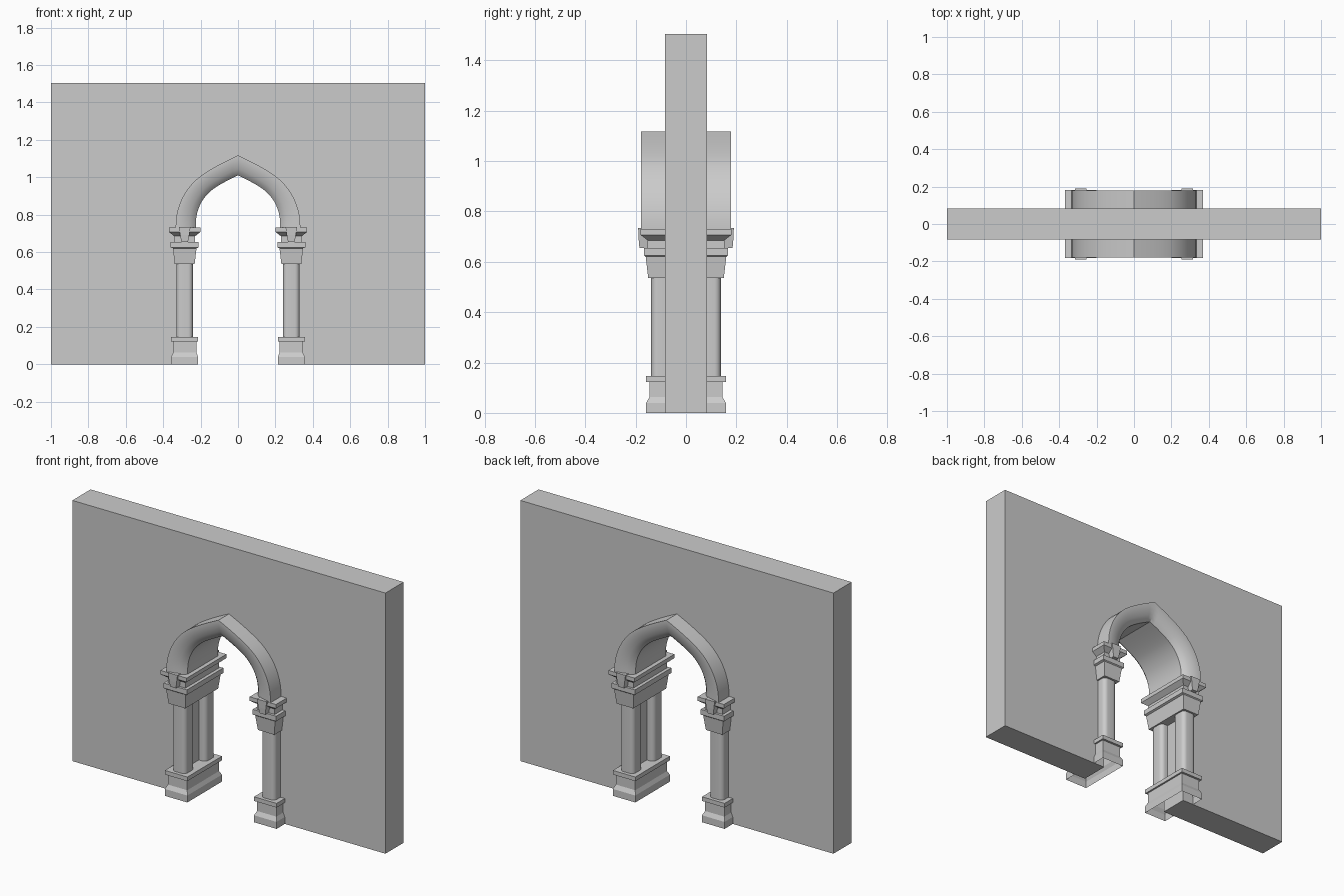
import bpy, bmesh
from math import sin, cos, pi, radians

cube = bpy.data.objects.get("Cube")
if cube:
    bpy.data.objects.remove(cube)

stone = bpy.data.materials.new("grey_stone")
stone.use_nodes = True
stone.diffuse_color = (0.6, 0.6, 0.6, 1)
stone.node_tree.nodes["Principled BSDF"].inputs["Base Color"].default_value = (0.6, 0.6, 0.6, 1)

COL_X = 0.285      # centre line of each pair of columns
ROW_Y = 0.094      # columns stand in front of and behind the wall
SPRING = 0.74      # height where the arch starts to curve


def make(name, loops, close_loops=False, cap_bottom=True, cap_top=True, smooth=False):
    """Bridge a list of equal-length closed rings into one mesh object."""
    bm = bmesh.new()
    rings = [[bm.verts.new(p) for p in ring] for ring in loops]
    n = len(rings[0])
    pairs = list(zip(rings, rings[1:]))
    if close_loops:
        pairs.append((rings[-1], rings[0]))
    for a, b in pairs:
        for i in range(n):
            j = (i + 1) % n
            bm.faces.new((a[i], a[j], b[j], b[i]))
    if cap_bottom:
        bm.faces.new(rings[0][::-1])
    if cap_top:
        bm.faces.new(rings[-1])
    bmesh.ops.recalc_face_normals(bm, faces=bm.faces)
    mesh = bpy.data.meshes.new(name)
    bm.to_mesh(mesh)
    bm.free()
    mesh.materials.append(stone)
    ob = bpy.data.objects.new(name, mesh)
    bpy.context.collection.objects.link(ob)
    if smooth:
        bpy.ops.object.select_all(action='DESELECT')
        ob.select_set(True)
        bpy.context.view_layer.objects.active = ob
        bpy.ops.object.shade_smooth_by_angle(angle=radians(30))
    return ob


def rect(cx, cy, hx, hy, z):
    return [(cx + a * hx, cy + b * hy, z) for a, b in ((-1, -1), (1, -1), (1, 1), (-1, 1))]


def stack(name, cx, levels, cy=0, **kw):
    """Rectangular moulding from (z, half width, half depth) levels."""
    return make(name, [rect(cx, cy, hx, hy, z) for z, hx, hy in levels], **kw)


def rounded_square(cx, cy, half, radius, z, steps=6):
    pts = []
    for k, (a, b) in enumerate(((1, 1), (-1, 1), (-1, -1), (1, -1))):
        for s in range(steps + 1):
            t = (k + s / steps) * pi / 2
            pts.append((cx + a * (half - radius) + radius * cos(t),
                        cy + b * (half - radius) + radius * sin(t), z))
    return pts


def arch_path(r, z0, foot):
    """Pointed arch line from right foot over the apex to left foot."""
    half = [(r, foot)]
    half += [(r * cos(radians(a)), z0 + r * sin(radians(a))) for a in range(0, 51, 5)]
    p0, p1, p2 = (cos(radians(50)), sin(radians(50))), (0.46, 0.918), (0, 1.133)
    for i in range(1, 9):
        t = i / 8
        x, z = ((1 - t) ** 2 * u + 2 * t * (1 - t) * v + t * t * w for u, v, w in zip(p0, p1, p2))
        half.append((r * x, z0 + r * z))
    return half + [(-x, z) for x, z in half[-2::-1]]


# Wall with the doorway cut out of its outline
outline = [(-1, 0), (-1, 1.505), (1, 1.505), (1, 0)] + arch_path(COL_X, SPRING, 0)
make("wall", [[(x, y, z) for x, z in outline] for y in (-0.083, 0.083)])

# Arch ring: rounded splay on both faces, flat on the underside
half_section = [(0.333, 0.179), (0.318, 0.179), (0.29, 0.174), (0.262, 0.165),
                (0.24, 0.153), (0.225, 0.138)]
section = half_section + [(r, -y) for r, y in half_section[::-1]]
tracks = []
for r, y in section:
    lift = 0.015 * (0.333 - r) / 0.108
    tracks.append([(x, y, z) for x, z in arch_path(r, SPRING + lift, 0.72)])
make("arch_ring", [list(ring) for ring in zip(*tracks)], smooth=True)

for side, s in (("left", 1), ("right", -1)):
    cx = s * COL_X

    # Hollow base shared by both columns of a jamb
    stack(side + "_base", cx, [(0, 0.072, 0.158), (0.04, 0.072, 0.158), (0.063, 0.062, 0.145),
                               (0.123, 0.062, 0.145), (0.123, 0.072, 0.158),
                               (0.147, 0.072, 0.158)], cap_bottom=False)

    # Capital, neck and impost slab
    stack(side + "_capital", cx, [(0.535, 0.053, 0.150), (0.62, 0.063, 0.160),
                                  (0.625, 0.075, 0.166), (0.654, 0.075, 0.166),
                                  (0.654, 0.056, 0.152), (0.685, 0.056, 0.152),
                                  (0.707, 0.084, 0.181), (0.73, 0.084, 0.181)])

    for row, d in (("front", -1), ("back", 1)):
        # Shaft
        make(f"{side}_{row}_column",
             [rounded_square(cx, d * ROW_Y, 0.044, 0.025, z) for z in (0.147, 0.537)],
             smooth=True)
        # Tapered bracket on the impost
        stack(f"{side}_{row}_bracket", cx, [(0.655, 0.018, 0.025), (0.69, 0.024, 0.028),
                                            (0.735, 0.031, 0.03)], cy=d * 0.16)
